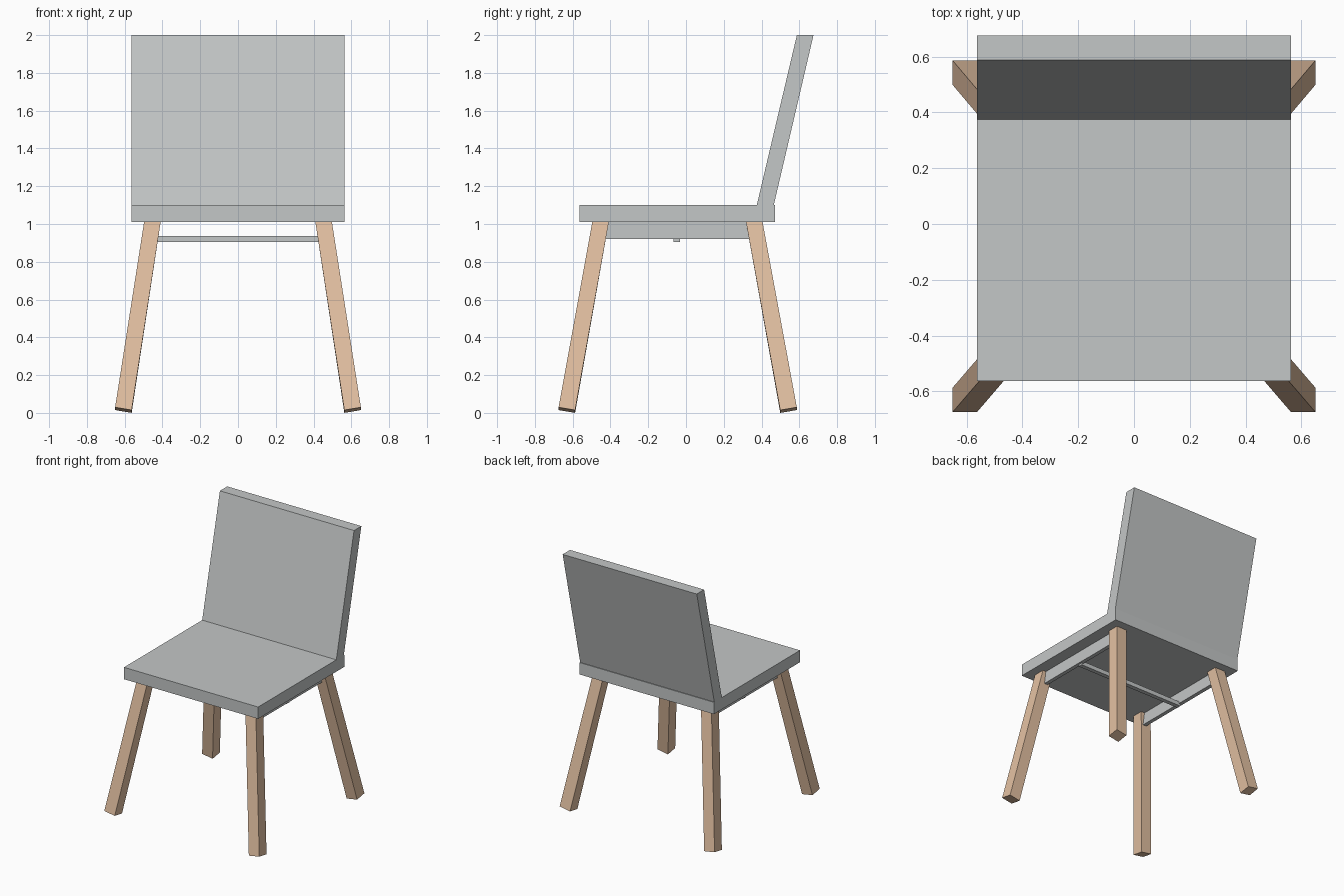
import bpy

if "Cube" in bpy.data.objects:
    bpy.data.objects.remove(bpy.data.objects["Cube"])


def material(name, rgb):
    m = bpy.data.materials.new(name)
    m.diffuse_color = (*rgb, 1)
    m.use_nodes = True
    m.node_tree.nodes["Principled BSDF"].inputs["Base Color"].default_value = m.diffuse_color
    return m


GREY = material("light_grey", (0.55, 0.57, 0.57))
WOOD = material("pale_wood", (0.77, 0.53, 0.36))


def block(name, bottom, top, mat):
    """Six-sided solid between two counter-clockwise quads."""
    faces = [(3, 2, 1, 0), (4, 5, 6, 7)]
    faces += [(i, (i + 1) % 4, (i + 1) % 4 + 4, i + 4) for i in range(4)]
    mesh = bpy.data.meshes.new(name)
    mesh.from_pydata(bottom + top, [], faces)
    mesh.materials.append(mat)
    obj = bpy.data.objects.new(name, mesh)
    bpy.context.collection.objects.link(obj)
    return obj


def rect(x0, x1, y0, y1, z):
    return [(x0, y0, z), (x1, y0, z), (x1, y1, z), (x0, y1, z)]


# Seat slab and leaning backrest
W = 0.563
block("seat", rect(-W, W, -0.563, 0.47, 1.01), rect(-W, W, -0.563, 0.47, 1.10), GREY)
block("backrest", rect(-W, W, 0.37, 0.46, 1.08), rect(-W, W, 0.587, 0.675, 2.0), GREY)

# Splayed square legs, with feet cut square to the leg axis
T = 0.0875
for side, sx in (("left", -1), ("right", 1)):
    for end, sy, foot_y, top_y in (("front", -1, 0.587, 0.408), ("back", 1, 0.499, 0.317)):
        def corners(x, y, z, tilt):
            pts = [(sx * (x + i * T), sy * (y + j * T), z + (i + j) * tilt)
                   for i, j in ((0, 0), (1, 0), (1, 1), (0, 1))]
            return pts if sx * sy > 0 else pts[::-1]
        block(f"{end}_{side}_leg", corners(0.563, foot_y, 0.0, 0.015),
              corners(0.409, top_y, 1.015, 0.0), WOOD)

    # Side rail under the seat
    x0, x1 = sorted((sx * 0.44, sx * 0.47))
    block(f"{side}_rail", rect(x0, x1, -0.43, 0.34, 0.92),
          rect(x0, x1, -0.43, 0.34, 1.015), GREY)

# Crossbar joining the two rails
block("crossbar", rect(-0.455, 0.455, -0.065, -0.032, 0.905),
      rect(-0.455, 0.455, -0.065, -0.032, 0.937), GREY)
